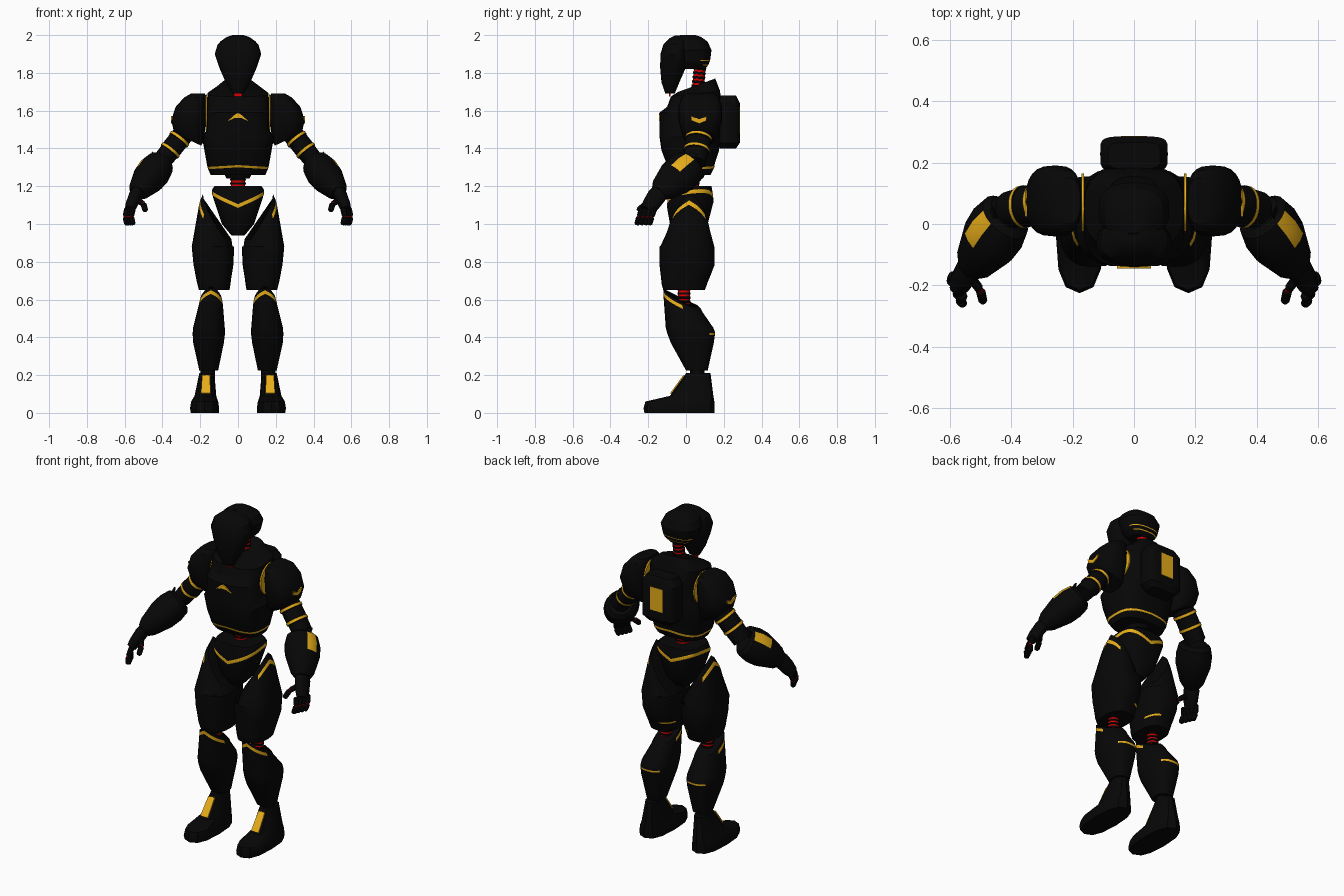
import bpy, bmesh, math
from mathutils import Matrix, Vector

cube = bpy.data.objects.get("Cube")
if cube:
    bpy.data.objects.remove(cube, do_unlink=True)


def material(name, red, green, blue):
    mat = bpy.data.materials.new(name)
    mat.use_nodes = True
    color = (red, green, blue, 1)
    mat.diffuse_color = color
    mat.node_tree.nodes["Principled BSDF"].inputs["Base Color"].default_value = color
    return mat


BLACK, GOLD, RED = range(3)
MATERIALS = [material("armour black", .002, .002, .002),
             material("trim gold", .8, .42, .01),
             material("joint red", .75, 0, 0)]


def make(name, verts, faces, colors, pair):
    """Create one object, or a left and a mirrored right one."""
    sides = [("left_", 1), ("right_", -1)] if pair else [("", 1)]
    for prefix, sign in sides:
        bm = bmesh.new()
        points = [bm.verts.new((v.x * sign, v.y, v.z)) for v in verts]
        for face, color in zip(faces, colors):
            bm.faces.new([points[i] for i in face]).material_index = color
        bmesh.ops.recalc_face_normals(bm, faces=bm.faces[:])
        mesh = bpy.data.meshes.new(prefix + name)
        bm.to_mesh(mesh)
        bm.free()
        for mat in MATERIALS:
            mesh.materials.append(mat)
        mesh.polygons.foreach_set("use_smooth", [True] * len(mesh.polygons))
        mesh.set_sharp_from_angle(angle=math.radians(30))
        obj = bpy.data.objects.new(prefix + name, mesh)
        bpy.context.collection.objects.link(obj)


def loft(name, rings, power=2.6, sides=24, accent=(), keep=lambda center: True,
         color=GOLD, base=BLACK, pair=False, matrix=Matrix()):
    """Skin rings of (z, x0, x1, y0, y1, slope x, slope y, peak x, peak y)."""
    local, faces, colors = [], [], []
    for ring in rings:
        z, x0, x1, y0, y1, slope_x, slope_y, peak_x, peak_y = (tuple(ring) + (0,) * 4)[:9]
        for k in range(sides):
            angle = math.tau * k / sides
            u, v = (math.copysign(abs(w) ** (2 / power), w)
                    for w in (math.cos(angle), math.sin(angle)))
            lift = slope_x * u + slope_y * v + peak_x * abs(u) + peak_y * abs(v)
            local.append(Vector(((x0 + x1 + u * (x1 - x0)) / 2,
                                 (y0 + y1 + v * (y1 - y0)) / 2, z + lift)))
    for i in range(len(rings) - 1):
        for k in range(sides):
            n = (k + 1) % sides
            face = [i * sides + k, i * sides + n, (i + 1) * sides + n, (i + 1) * sides + k]
            center = sum((local[f] for f in face), Vector()) / 4
            faces.append(face)
            colors.append(color if i in accent and keep(center) else base)
    last = (len(rings) - 1) * sides
    faces += [list(range(sides)), list(range(last, last + sides))]
    colors += [base, base]
    make(name, [matrix @ v for v in local], faces, colors, pair)


def body(name, rings, **options):
    """Loft centred on x = 0 from rings of (z, half width, y0, y1, ...)."""
    loft(name, [(z, -half, half, *rest) for z, half, *rest in rings], **options)


def rod(name, start, end, profile, flat=1, **options):
    """Loft along a line; the profile lists (fraction, radius)."""
    start, end = Vector(start), Vector(end)
    z = (end - start).normalized()
    y = (Vector((0, 1, 0)) - z * z.y).normalized()
    matrix = Matrix((y.cross(z), y, z)).transposed().to_4x4()
    matrix.translation = start
    length = (end - start).length
    rings = [(t * length, -r, r, -r * flat, r * flat) for t, r in profile]
    loft(name, rings, power=2, matrix=matrix, **options)


def ribbed(name, start, end, radius, count, pair=False):
    """Flexible joint with dark flanges and red grooves."""
    profile = []
    for k in range(count):
        profile += [((k + part) / count, radius * scale)
                    for part, scale in ((0, 1), (.45, 1), (.5, .9), (.95, .9))]
    profile.append((1, radius))
    rod(name, start, end, profile, sides=16, pair=pair, color=RED,
        accent=[i for i in range(len(profile)) if i % 4 == 2])


def plate(name, points, depth, color=GOLD, pair=False):
    """Thin polygon thickened along its depth vector."""
    n, depth = len(points), Vector(depth)
    verts = [Vector(p) for p in points] + [Vector(p) + depth for p in points]
    faces = [list(range(n)), list(range(n, n * 2))]
    faces += [[k, (k + 1) % n, (k + 1) % n + n, k + n] for k in range(n)]
    make(name, verts, faces, [color] * len(faces), pair)


def badge(name, half, y, color=GOLD):
    """Upright plate mirrored across x = 0 from half an outline of (x, z)."""
    outline = [(x, y, z) for x, z in half] + [(-x, y, z) for x, z in reversed(half) if x]
    plate(name, outline, (0, .007, 0), color)


# Head and neck
body("skull", [(1.82, .065, 0, .1), (1.84, .085, -.02, .117), (1.845, .09, -.02, .12),
               (1.862, .1, -.03, .126), (1.867, .1, -.03, .128), (1.92, .115, -.05, .135),
               (1.965, .095, -.05, .115), (1.99, .06, -.04, .08), (2, .03, -.03, .05)],
     accent=(1, 3), keep=lambda center: center.y > .085)
body("face_mask", [(1.69, .03, -.11, -.06), (1.75, .065, -.13, -.035), (1.83, .1, -.137, 0),
                   (1.9, .123, -.135, .01), (1.95, .108, -.12, .01), (1.985, .065, -.085, .01),
                   (1.997, .03, -.06, 0)])
ribbed("neck", (0, .06, 1.7), (0, .075, 1.84), .034, 6)
badge("throat", [(.02, 1.675), (.02, 1.69)], -.09, RED)

# Torso with trim line along its lower edge
body("torso", [(1.26, .145, -.07, .13), (1.3, .158, -.095, .15, 0, 0, -.01),
               (1.312, .162, -.1, .15, 0, 0, -.01), (1.39, .178, -.13, .175),
               (1.46, .19, -.14, .185), (1.5, .165, -.14, .19), (1.59, .165, -.14, .19),
               (1.62, .165, -.1, .19), (1.69, .162, -.08, .18, 0, .015),
               (1.735, .085, -.04, .155, 0, .035)], power=3, accent=(1,))
badge("chest_chevron", [(0, 1.587), (.015, 1.58), (.055, 1.545), (.02, 1.56)], -.144)
body("backpack", [(1.4, .08, .18, .265), (1.43, .11, .17, .285),
                  (1.64, .11, .17, .285), (1.68, .085, .18, .265)], power=5)
badge("backpack_panel", [(.042, 1.48), (.042, 1.62)], .28)

# Waist and pelvis
ribbed("waist", (0, .03, 1.17), (0, .03, 1.27), .042, 5)
rod("waist_collar", (0, .03, 1.24), (0, .03, 1.27), [(0, .06), (1, .075)])
body("pelvis", [(1.2, .125, -.085, .135), (1.12, .138, -.1, .145, 0, .015, .06),
                (1.1, .138, -.1, .145, 0, .015, .06), (1, .085, -.085, .115),
                (.94, .035, -.05, .07)], power=3, accent=(1,))

# Shoulders and upper arms
rod("shoulder_seam", (.163, .07, 1.59), (.171, .07, 1.59), [(0, .095), (1, .095)],
    base=GOLD, pair=True)
loft("shoulder_guard", [(1.445, .195, .325, 0, .15, .03), (1.47, .18, .342, -.02, .17, .03),
                        (1.55, .17, .353, -.04, .19), (1.62, .17, .33, -.04, .19),
                        (1.67, .17, .285, -.025, .175), (1.69, .175, .25, 0, .15)], pair=True)
plate("shoulder_chevron",
      [(.348, .07 + d, 1.555 + abs(d) * .4) for d in (-.045, 0, .04)]
      + [(.348, .07 + d, 1.533 + abs(d) * .4) for d in (.035, 0, -.04)],
      (.007, 0, 0), pair=True)
rod("upper_arm", (.25, .08, 1.525), (.41, .045, 1.325),
    [(0, .05), (.34, .056), (.35, .06), (.41, .06), (.42, .055), (.64, .055),
     (.65, .058), (.71, .058), (.72, .053), (1, .05)], flat=1.2, accent=(2, 6), pair=True)

# Forearms with elbow fin and gold inlay
rod("forearm", (.41, .035, 1.32), (.535, -.145, 1.165),
    [(0, .06), (.07, .08), (.27, .09), (.5, .087), (.88, .06), (1, .04)],
    flat=1.18, sides=20, accent=(1, 2), pair=True,
    keep=lambda center: center.x < 0 and abs(center.y) < .018)
plate("elbow_fin", [(.452, .03, 1.385), (.425, -.03, 1.31), (.47, -.04, 1.31)],
      (.01, .03, -.015), BLACK, pair=True)
plate("elbow_fin_inlay", [(.452, .025, 1.37), (.435, -.035, 1.315), (.468, -.045, 1.315)],
      (0, -.006, .003), pair=True)

# Hands: palm, four fingers and a thumb with red knuckles
rod("palm", (.535, -.14, 1.17), (.575, -.205, 1.075),
    [(0, .032), (.2, .035), (.7, .032), (1, .025)], flat=1.45, pair=True)


def finger(name, root, first, second):
    """Two rounded segments, given as steps from the root, and a knuckle."""
    pill = [(0, .01), (.15, .016), (.85, .015), (1, .01)]
    root, first, second = Vector(root), Vector(first), Vector(second)
    bend = root + first
    rod(name + "_base", root, bend, pill, sides=10, pair=True)
    rod(name + "_tip", bend, bend + second, pill, sides=10, pair=True)
    rod(name + "_knuckle", bend - second * .06, bend + second * .06,
        [(0, .011), (1, .011)], sides=10, base=RED, pair=True)


for i, title in enumerate(("index", "middle", "ring", "little")):
    finger(title + "_finger", (.556 + .01 * i, -.232 + .022 * i, 1.085),
           (.01, -.016, -.047), (-.01, -.012, -.042))
finger("thumb", (.53, -.175, 1.125), (-.03, -.04, -.02), (-.01, -.04, -.035))

# Thighs with peaked outer edge and a short mark behind the knee
crest = (.12, 0, 0, -.06)
loft("thigh", [(1.04, .035, .185, -.07, .115, *crest), (1.005, .03, .2, -.09, .125, *crest),
               (.982, .025, .206, -.1, .13, *crest), (.88, .02, .245, -.14, .15),
               (.78, .025, .235, -.14, .15), (.705, .037, .22, -.13, .125, 0, .01),
               (.695, .038, .218, -.13, .12, 0, .01), (.65, .045, .207, -.12, .1)],
     accent=(1, 5), pair=True, keep=lambda center: center.z > 1.03 or (
         center.z < .8 and center.y > .05 and center.x < .1))

# Knees, shins and ankles
ribbed("knee", (.14, -.01, .54), (.14, -.01, .67), .035, 6, pair=True)
brow = (0, -.05, -.03)
loft("shin", [(.62, .085, .2, -.125, .06, *brow), (.6, .08, .206, -.12, .08, *brow),
              (.58, .078, .21, -.12, .09, *brow), (.45, .07, .238, -.107, .145),
              (.423, .07, .24, -.1, .155), (.412, .07, .24, -.096, .153),
              (.37, .075, .237, -.08, .147), (.225, .105, .205, 0, .115)],
     accent=(1, 4), pair=True,
     keep=lambda center: center.y > .13 or (center.z > .5 and center.y < -.03))
rod("ankle", (.16, .06, .18), (.16, .06, .25), [(0, .038), (1, .038)], pair=True)

# Feet with instep panel
loft("foot", [(0, .1, .25, -.22, .15), (.025, .1, .254, -.225, .15), (.06, .105, .248, -.215, .15),
              (.09, .115, .23, -.085, .145), (.21, .125, .205, 0, .13)], sides=12, pair=True)
plate("instep_panel", [(.146, -.078, .1), (.196, -.078, .1), (.19, -.008, .196),
                       (.148, -.008, .196)], (0, -.006, .004), pair=True)
